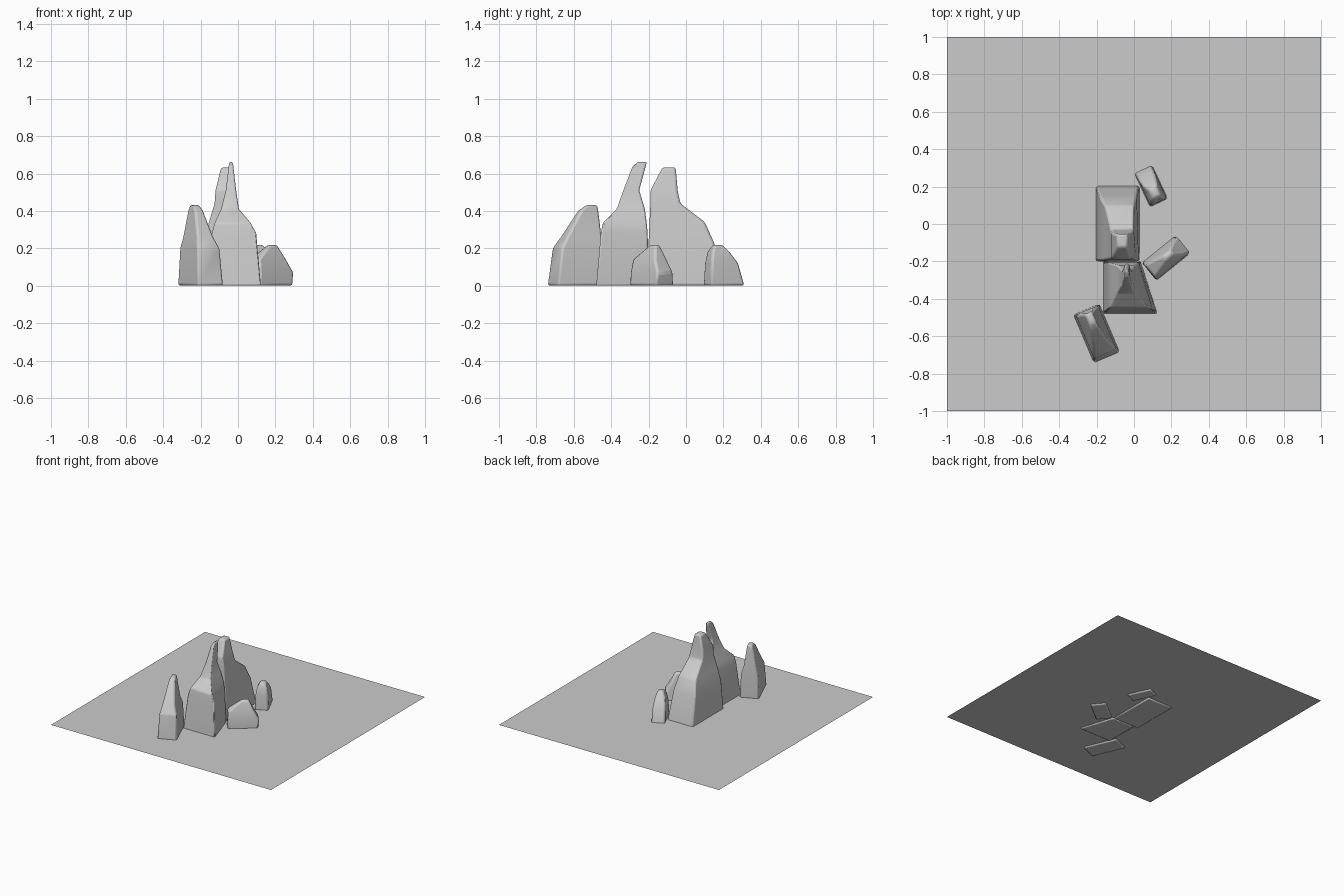
import bpy, bmesh, math

BOTTOM = 0.0


def rock(name, center, angle, rings, bevel=0.012):
    """Loft rings (z, x0, x1, y0, y1, flare) into a chiselled rock.
    flare widens the +x front corner."""
    bm = bmesh.new()
    loops = []
    for z, x0, x1, y0, y1, flare in rings:
        corners = [(x0, y0), (x1 + flare, y0), (x1, y1), (x0, y1)]
        loops.append([bm.verts.new((x, y, z)) for x, y in corners])
    bm.faces.new(loops[0][::-1])
    bm.faces.new(loops[-1])
    for a, b in zip(loops, loops[1:]):
        for i in range(4):
            j = (i + 1) % 4
            bm.faces.new((a[i], a[j], b[j], b[i]))
    bmesh.ops.recalc_face_normals(bm, faces=bm.faces)
    mesh = bpy.data.meshes.new(name)
    bm.to_mesh(mesh)
    bm.free()
    ob = bpy.data.objects.new(name, mesh)
    bpy.context.collection.objects.link(ob)
    ob.location = (*center, 0)
    ob.rotation_euler.z = math.radians(angle)
    mod = ob.modifiers.new("chipped_edges", 'BEVEL')
    mod.width = bevel
    mod.segments = 2
    mod.limit_method = 'ANGLE'
    mod.angle_limit = math.radians(25)
    bpy.ops.object.select_all(action='DESELECT')
    ob.select_set(True)
    bpy.context.view_layer.objects.active = ob
    bpy.ops.object.shade_smooth_by_angle(angle=math.radians(30))
    return ob


# Flat ground sheet
bpy.ops.mesh.primitive_plane_add(size=2, location=(0, 0, 0.01))
bpy.context.object.name = "ground_sheet"

# Tall rear rock
rock("rear_tall_rock", (0, 0), 0, [
    (BOTTOM, -0.205, 0.03, -0.20, 0.205, 0),
    (0.23, -0.185, 0.015, -0.20, 0.15, 0.01),
    (0.34, -0.155, 0.0, -0.195, 0.10, 0.01),
    (0.44, -0.125, 0.0, -0.19, -0.03, 0),
    (0.51, -0.12, -0.01, -0.19, -0.045, 0),
    (0.633, -0.09, -0.035, -0.125, -0.055, 0)])

# Tall front rock, leaning back to a thin tip
rock("front_tall_rock", (0, 0), 0, [
    (BOTTOM, -0.165, 0.035, -0.48, -0.20, 0.09),
    (0.28, -0.14, 0.025, -0.455, -0.205, 0.075),
    (0.335, -0.125, 0.02, -0.445, -0.21, 0.05),
    (0.41, -0.09, 0.005, -0.37, -0.22, 0),
    (0.51, -0.065, -0.01, -0.335, -0.25, 0),
    (0.64, -0.05, -0.025, -0.285, -0.215, 0),
    (0.662, -0.046, -0.03, -0.255, -0.21, 0)], 0.01)

# Pointed rock at the front left
rock("left_pointed_rock", (-0.2, -0.585), 23, [
    (BOTTOM, -0.075, 0.075, -0.14, 0.14, 0),
    (0.20, -0.065, 0.065, -0.115, 0.135, 0),
    (0.26, -0.05, 0.045, -0.075, 0.13, 0),
    (0.40, -0.025, 0.025, 0.015, 0.12, 0),
    (0.432, -0.015, 0.02, 0.06, 0.115, 0)])

# Low wedge rock on the right
rock("right_wedge_rock", (0.17, -0.182), 39, [
    (BOTTOM, -0.115, 0.11, -0.062, 0.062, 0),
    (0.07, -0.115, 0.12, -0.058, 0.05, 0),
    (0.14, -0.11, 0.08, -0.045, 0.04, 0),
    (0.218, -0.005, 0.045, -0.012, 0.018, 0)])

# Small rock at the back right
rock("back_small_rock", (0.093, 0.205), 25, [
    (BOTTOM, -0.055, 0.05, -0.10, 0.10, 0),
    (0.12, -0.05, 0.045, -0.095, 0.065, 0),
    (0.18, -0.04, 0.035, -0.085, 0.02, 0),
    (0.218, -0.02, 0.02, -0.065, -0.015, 0)])
